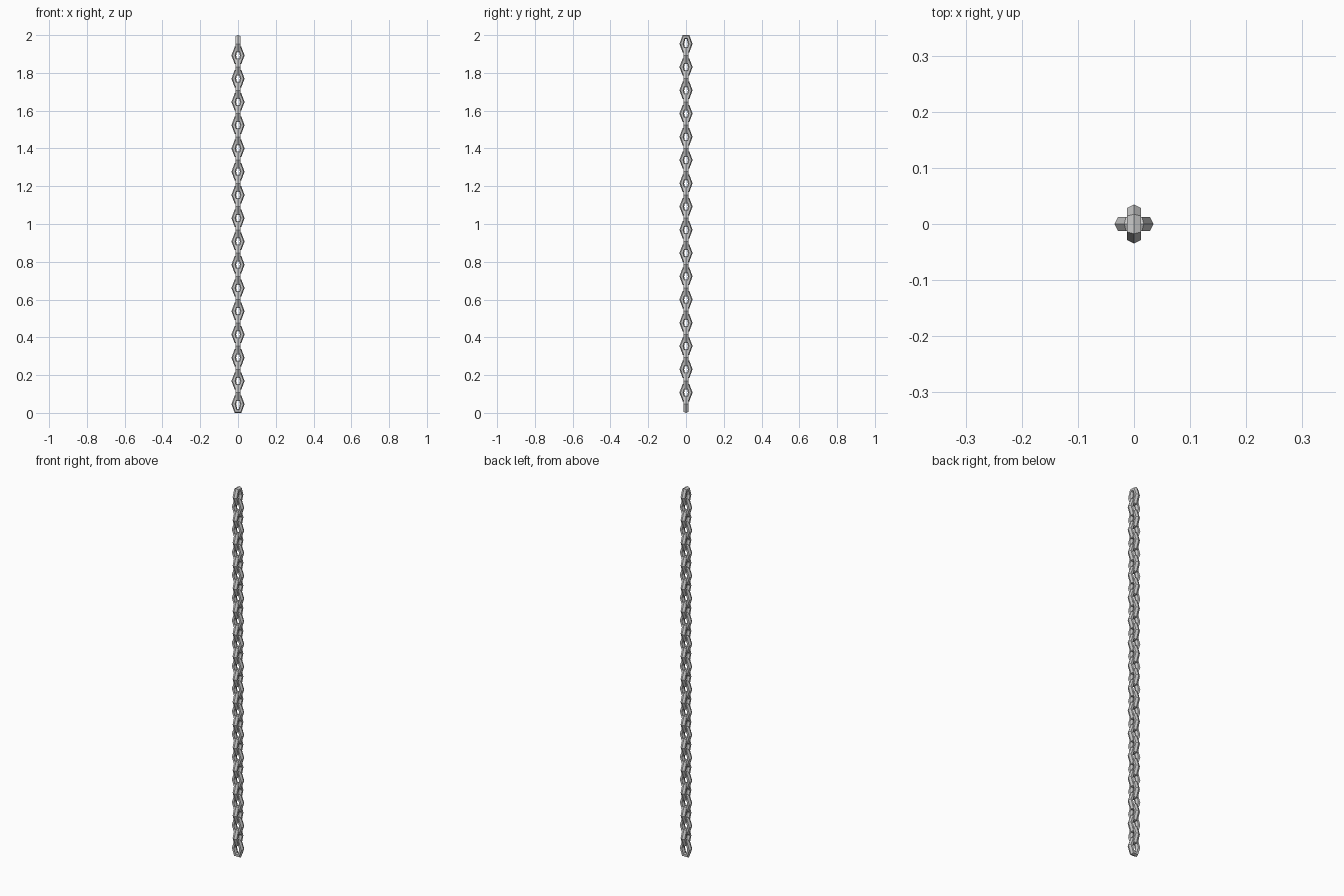
import bpy
from math import cos, sin, radians, pi

if "Cube" in bpy.data.objects:
    bpy.data.objects.remove(bpy.data.objects["Cube"])

LINKS = 32
HALF_H = 0.046                      # half height of a link
OUTER_R = 0.0348                    # half width of a link
TUBE = 0.0125                       # radial half thickness
TUBE_W = 0.0122                     # half thickness across the link
STEP = (2 - 2 * HALF_H) / (LINKS - 1)
STRETCH = HALF_H - OUTER_R * sin(pi / 3)


def link_mesh():
    # six-sided ring with a six-sided section, ends pulled apart in z
    verts, faces = [], []
    for i in range(6):
        a = radians(60 * i)
        shift = 0 if i in (0, 3) else (STRETCH if i < 3 else -STRETCH)
        for j in range(6):
            b = radians(60 * j)
            r = OUTER_R - TUBE + TUBE * cos(b)
            w = TUBE_W * sin(b) / sin(pi / 3)
            verts.append((r * cos(a), w, r * sin(a) + shift))
            n, k = (i + 1) % 6, (j + 1) % 6
            faces.append((i * 6 + j, i * 6 + k, n * 6 + k, n * 6 + j))
    mesh = bpy.data.meshes.new("chain_link")
    mesh.from_pydata(verts, [], faces)
    # make normals point outwards
    import bmesh
    bm = bmesh.new()
    bm.from_mesh(mesh)
    bmesh.ops.recalc_face_normals(bm, faces=bm.faces)
    bm.to_mesh(mesh)
    bm.free()
    return mesh


# alternate links turned by a quarter
mesh = link_mesh()
for i in range(LINKS):
    link = bpy.data.objects.new(f"chain_link_{i + 1:02d}", mesh)
    link.location.z = HALF_H + i * STEP
    link.rotation_euler.z = (i % 2) * pi / 2
    bpy.context.collection.objects.link(link)
